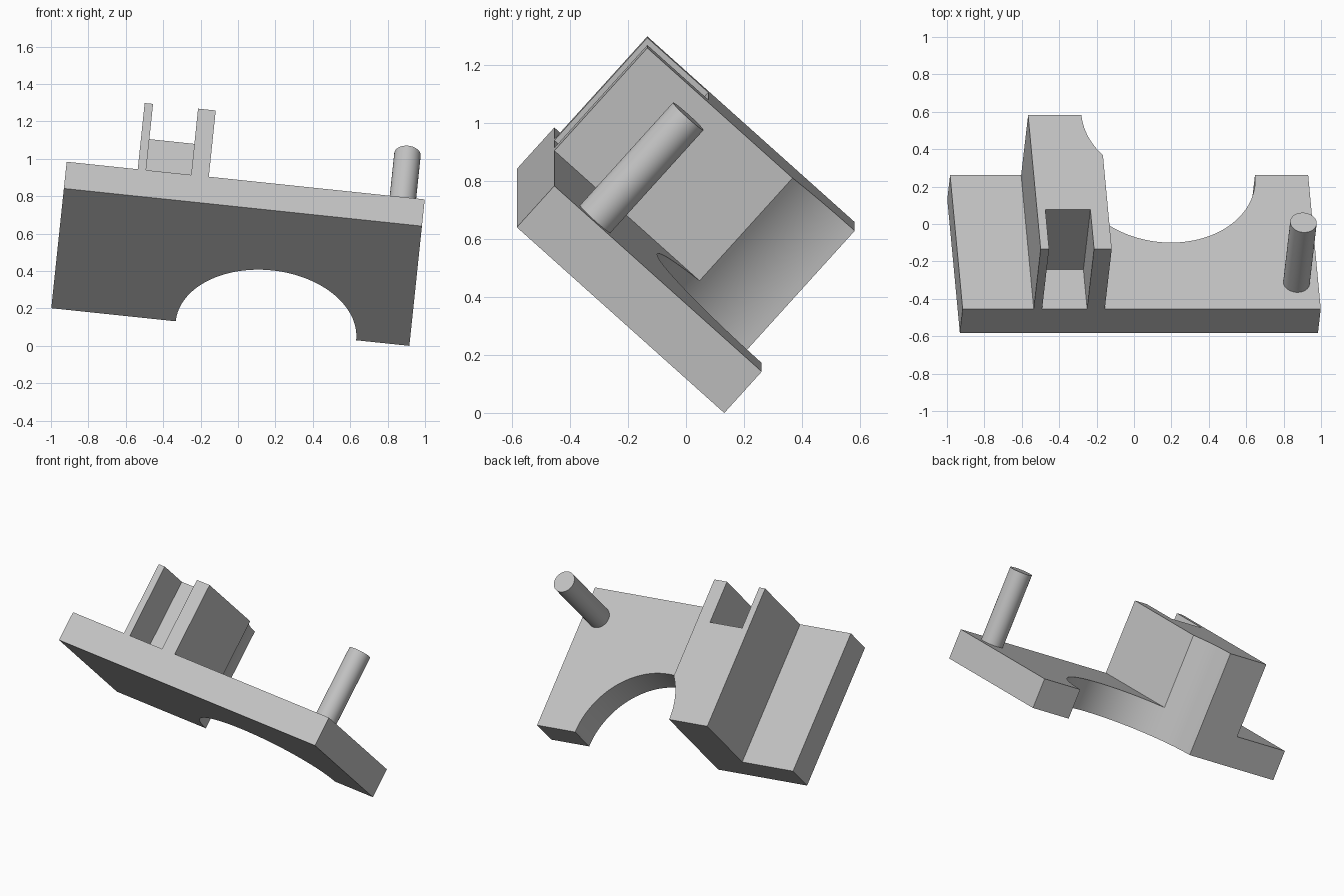
import bpy, bmesh
from math import radians, sin, cos, acos, pi
from mathutils import Vector, Euler

cube = bpy.data.objects.get("Cube")
if cube:
    bpy.data.objects.remove(cube, do_unlink=True)

# Part dimensions in its own untilted frame
LENGTH, DEPTH, THICK, RISE = 1.925, 0.962, 0.193, 0.479
LEFT, RIGHT = 0.382, 0.764                            # raised block sides
SLOT_L, SLOT_R, SLOT_D = 0.427, 0.669, 0.283          # slot in the block
ARC_X, ARC_R = 1.154, 0.485                           # round cut-out
TILT = Euler((radians(-42), radians(6), 0))
ORIGIN = Vector((-0.931, -0.583, 0.841))

grey = bpy.data.materials.new("light_grey")
grey.use_nodes = True
colour = (0.55, 0.55, 0.55, 1)
grey.diffuse_color = colour
grey.node_tree.nodes["Principled BSDF"].inputs["Base Color"].default_value = colour


def finish(obj, name):
    obj.name = name
    obj.data.materials.append(grey)
    bpy.ops.object.select_all(action='DESELECT')
    obj.select_set(True)
    bpy.context.view_layer.objects.active = obj
    bpy.ops.object.shade_smooth_by_angle(angle=radians(30))


def arc(a0, a1, steps):
    return [(ARC_X + ARC_R * cos(a0 + (a1 - a0) * i / steps),
             DEPTH - ARC_R * sin(a0 + (a1 - a0) * i / steps)) for i in range(steps + 1)]


# Plan regions: left ledge, slot floor, right arm, raised block
split = pi - acos((ARC_X - RIGHT) / ARC_R)
ledge = [(0, 0), (LEFT, 0), (LEFT, DEPTH), (0, DEPTH)]
slot = [(SLOT_L, 0), (SLOT_R, 0), (SLOT_R, SLOT_D), (SLOT_L, SLOT_D)]
arm = [(RIGHT, 0), (LENGTH, 0), (LENGTH, DEPTH)] + arc(0, split, 48)
block = ([(LEFT, 0), (SLOT_L, 0), (SLOT_L, SLOT_D), (SLOT_R, SLOT_D), (SLOT_R, 0),
          (RIGHT, 0)] + arc(split, pi, 14) + [(LEFT, DEPTH)])

bm = bmesh.new()
for outline in (ledge, slot, arm, block):
    bm.faces.new([bm.verts.new((x, y, 0)) for x, y in outline])
bmesh.ops.remove_doubles(bm, verts=bm.verts[:], dist=0.0005)


def raise_faces(faces, height, keep):
    made = bmesh.ops.extrude_face_region(bm, geom=faces, use_keep_orig=keep)["geom"]
    bmesh.ops.translate(bm, vec=(0, 0, height),
                        verts=[g for g in made if isinstance(g, bmesh.types.BMVert)])
    return [g for g in made if isinstance(g, bmesh.types.BMFace)]


# Plate, then the slotted block on top of it
tops = raise_faces(bm.faces[:], THICK, True)
block_top = [f for f in tops if len(f.verts) == len(block)]
raise_faces(block_top, RISE, False)
bmesh.ops.recalc_face_normals(bm, faces=bm.faces[:])
mesh = bpy.data.meshes.new("bracket_body")
bm.to_mesh(mesh)
bm.free()
body = bpy.data.objects.new("bracket_body", mesh)
bpy.context.collection.objects.link(body)
body.location = ORIGIN
body.rotation_euler = TILT
finish(body, "bracket_body")

# Round pin on the right arm
pin_centre = Vector((1.808, 0.19, THICK + RISE / 2))
bpy.ops.mesh.primitive_cylinder_add(vertices=48, radius=0.071, depth=RISE,
                                    location=ORIGIN + TILT.to_matrix() @ pin_centre,
                                    rotation=TILT)
finish(bpy.context.object, "pin")
